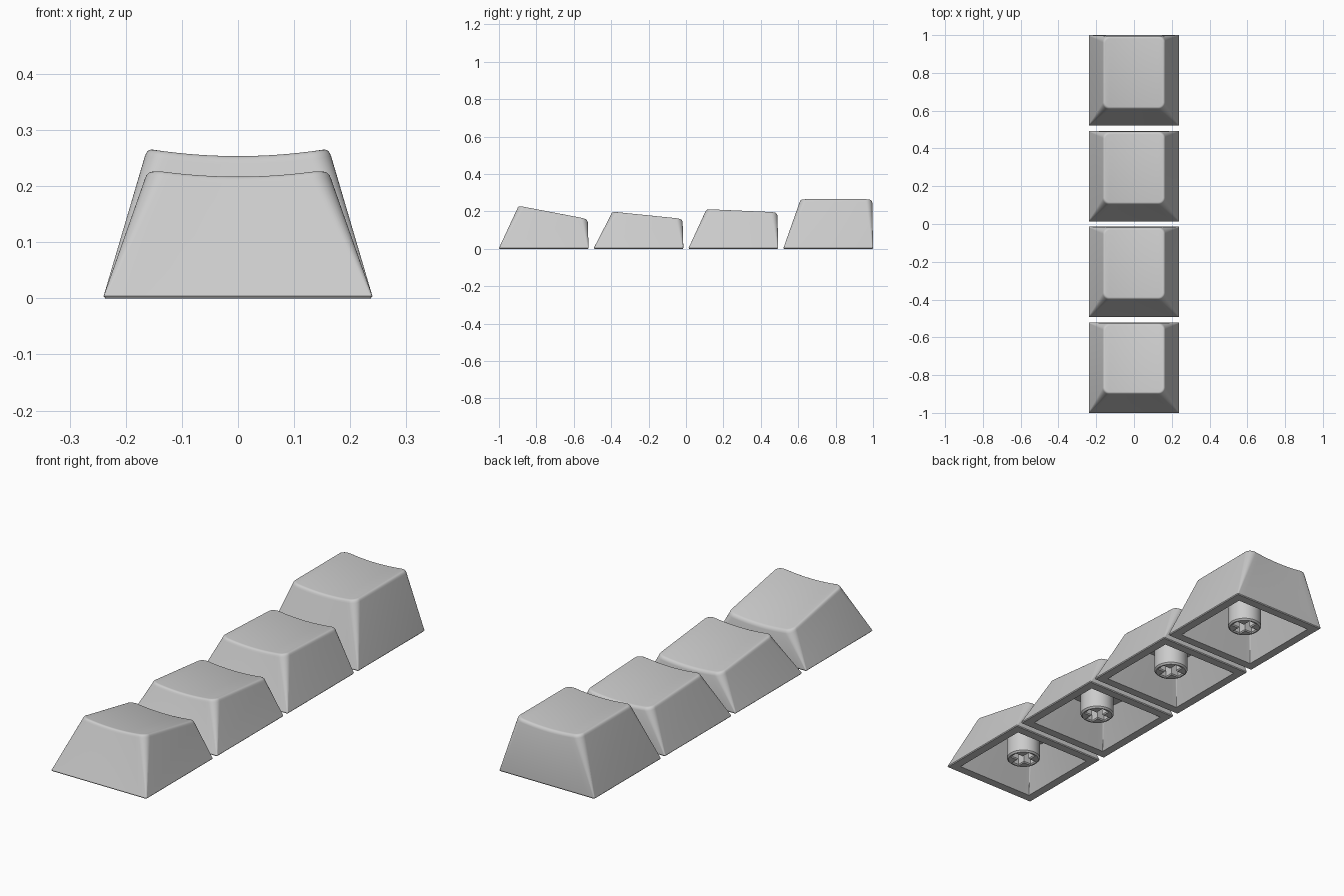
import bpy, bmesh
from math import sin, cos, pi

if "Cube" in bpy.data.objects:
    bpy.data.objects.remove(bpy.data.objects["Cube"])

HALF, PITCH = 0.2395, 0.507
DISH = 0.0125
# per row: height at front edge, height at back edge, front wall setback
ROWS = [(0.232, 0.160, 0.098), (0.200, 0.161, 0.092),
        (0.213, 0.196, 0.088), (0.266, 0.266, 0.086)]


def outline(hx, yf, yb, r, arc=8, side=14):
    """Rounded rectangle; the back half mirrors the front half point for point."""
    front = [(-hx + r - r * cos(a), yf + r - r * sin(a))
             for a in (pi / 2 * k / arc for k in range(arc + 1))]
    w = hx - r
    front += [(-w + 2 * w * k / side, yf) for k in range(1, side)]
    front += [(-x, y) for x, y in reversed(front[:arc + 1])]
    back = [(x, yf + yb - y) for x, y in reversed(front)]
    return front + back


def bridge(bm, a, b):
    n = len(a)
    for i in range(n):
        j = (i + 1) % n
        bm.faces.new((a[i], a[j], b[j], b[i]))


def cap(bm, ring):
    """Close a ring with strips running front to back."""
    n = len(ring)
    for i in range(n // 2 - 1):
        bm.faces.new((ring[i], ring[i + 1], ring[n - 2 - i], ring[n - 1 - i]))


def finish(bm, name, y):
    bmesh.ops.recalc_face_normals(bm, faces=bm.faces)
    me = bpy.data.meshes.new(name)
    bm.to_mesh(me)
    bm.free()
    ob = bpy.data.objects.new(name, me)
    ob.location.y = y
    bpy.context.collection.objects.link(ob)
    bpy.ops.object.select_all(action='DESELECT')
    ob.select_set(True)
    bpy.context.view_layer.objects.active = ob
    bpy.ops.object.shade_smooth_by_angle(angle=pi / 6)


def make_cap(name, y, zf, zb, setback):
    bm = bmesh.new()
    yf, yb = -HALF + setback, HALF - 0.004

    def top(x, py):
        t = (py - yf) / (yb - yf)
        return zf + (zb - zf) * t - DISH * (1 - (x / 0.158) ** 2)

    def flat(inset, z, r):
        h = HALF - inset
        return [bm.verts.new((px, py, z)) for px, py in outline(h, -h, h, r)]

    def dished(inset, drop, r, back=None):
        pts = outline(0.166 - inset, yf + inset, yb - (back or inset), r)
        return [bm.verts.new((px, py, top(px, py) - drop)) for px, py in pts]

    # hollow shell: ceiling, inner wall, rim, outer wall, rounded top edge
    rings = [dished(0.040, 0.045, 0.008), flat(0.042, 0, 0.002),
             flat(0.003, 0, 0.003), flat(0, 0.004, 0.004),
             dished(0, 0.014, 0.034), dished(0.0025, 0.0075, 0.033),
             dished(0.006, 0.003, 0.031), dished(0.010, 0.0007, 0.028),
             dished(0.014, 0, 0.025)]
    for a, b in zip(rings, rings[1:]):
        bridge(bm, a, b)
    cap(bm, rings[0])
    cap(bm, rings[-1])
    finish(bm, name, y)
    return top(0, 0) - 0.04


def make_stem(name, y, z_top):
    bm = bmesh.new()

    def circle(r, z, n=48):
        return [bm.verts.new((r * cos(2 * pi * k / n), r * sin(2 * pi * k / n), z))
                for k in range(n)]

    def cross(l, w, z):
        arm = [(l, -w), (l, w), (w, w)]
        pts = []
        for _ in range(4):
            pts += arm
            arm = [(-b, a) for a, b in arm]
        return [bm.verts.new((a, b, z)) for a, b in pts]

    # round post with chamfered end
    lip, body, head = circle(0.066, 0.022), circle(0.073, 0.029), circle(0.073, z_top)
    bridge(bm, lip, body)
    bridge(bm, body, head)
    bm.faces.new(head)
    # cross-shaped socket
    mouth, throat, floor = (cross(0.059, 0.020, 0.022), cross(0.054, 0.016, 0.027),
                            cross(0.054, 0.016, 0.12))
    bridge(bm, mouth, throat)
    bridge(bm, throat, floor)
    bm.faces.new(floor)
    # end face between post and socket
    edges = [bm.edges.get((r[i - 1], r[i])) for r in (lip, mouth) for i in range(len(r))]
    bmesh.ops.triangle_fill(bm, edges=edges, use_beauty=True, normal=(0, 0, -1))
    finish(bm, name, y)


for i, (zf, zb, setback) in enumerate(ROWS):
    y = (i - 1.5) * PITCH
    z_top = make_cap(f"keycap_row_{i + 1}", y, zf, zb, setback)
    make_stem(f"stem_row_{i + 1}", y, z_top)
